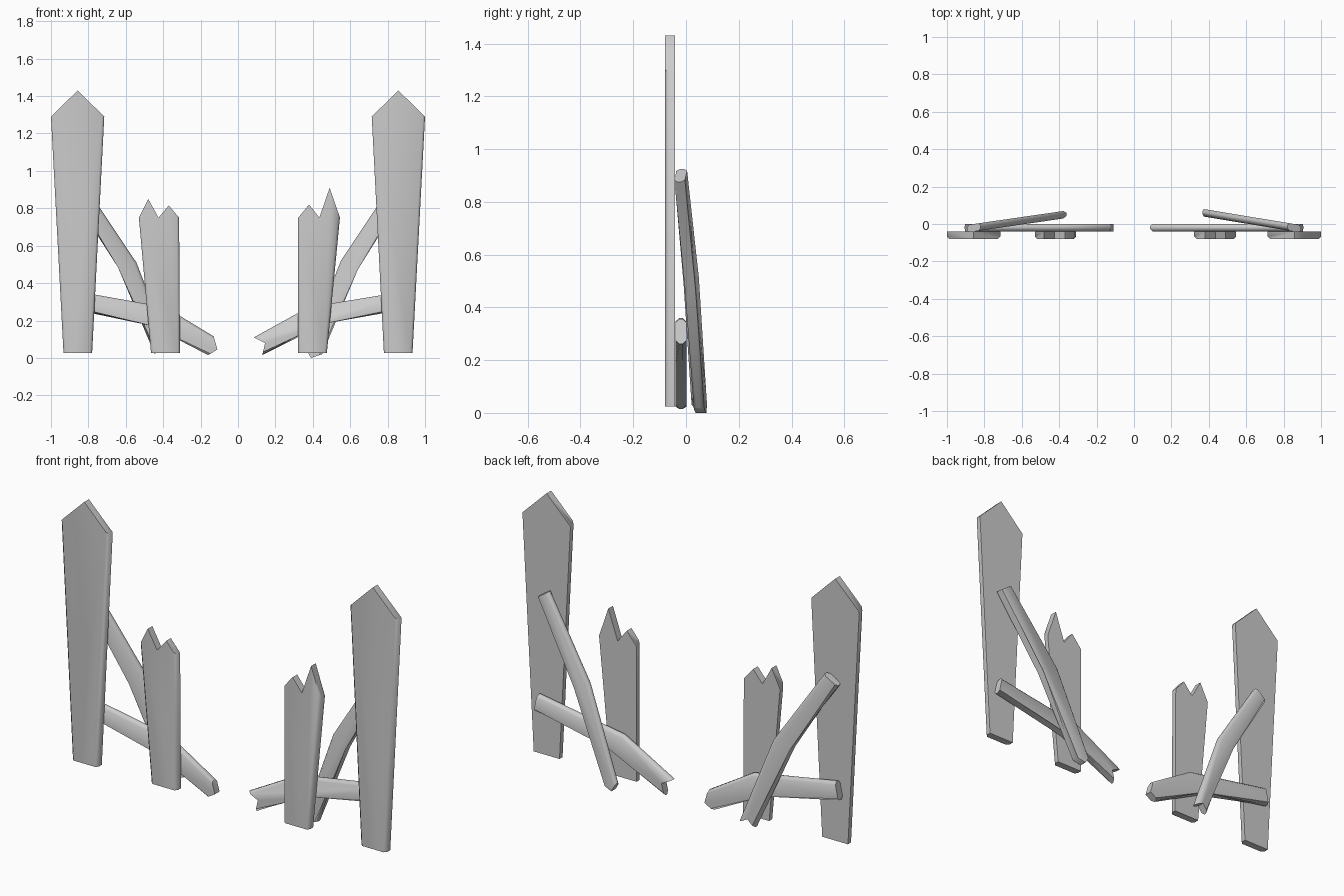
import bpy, bmesh, math

if "Cube" in bpy.data.objects:
    bpy.data.objects.remove(bpy.data.objects["Cube"])


def plank(name, outline, long_sides, y0, y1, both=False, lean=0.0, pivot=0.85, chamfer=0.013):
    """Extrude a front outline (x, z) from y0 to y1, chamfer the long edges,
    and shear it backwards by `lean` per unit of distance from |x| = pivot."""
    bm = bmesh.new()
    front = [bm.verts.new((x, y0, z)) for x, z in outline]
    back = [bm.verts.new((x, y1, z)) for x, z in outline]
    n = len(outline)
    bm.faces.new(front)
    bm.faces.new(back[::-1])
    for i in range(n):
        j = (i + 1) % n
        bm.faces.new((front[i], back[i], back[j], front[j]))
    edges = []
    for ring in ([front, back] if both else [front]):
        edges += [bm.edges.get((ring[i], ring[(i + 1) % n])) for i in long_sides]
    bmesh.ops.bevel(bm, geom=edges, offset=chamfer, segments=1,
                    profile=0.5, affect='EDGES')
    for v in bm.verts:
        v.co.y += lean * (pivot - abs(v.co.x))
    bmesh.ops.recalc_face_normals(bm, faces=bm.faces)
    mesh = bpy.data.meshes.new(name)
    bm.to_mesh(mesh)
    bm.free()
    obj = bpy.data.objects.new(name, mesh)
    bpy.context.collection.objects.link(obj)
    bpy.ops.object.select_all(action='DESELECT')
    obj.select_set(True)
    bpy.context.view_layer.objects.active = obj
    bpy.ops.object.shade_smooth_by_angle(angle=math.radians(50))
    return obj


# Tall pointed pickets, mirrored
tall = [(0.78, 0.025), (0.933, 0.025), (1.0, 1.29), (0.857, 1.43), (0.715, 1.29)]
for side, s in (("left", -1), ("right", 1)):
    plank("tall_picket_" + side, [(s * x, z) for x, z in tall], (1, 4), -0.08, -0.041)

# Short snapped pickets with jagged tops
plank("broken_picket_left",
      [(-0.465, 0.025), (-0.31, 0.025), (-0.315, 0.75), (-0.37, 0.815),
       (-0.425, 0.75), (-0.48, 0.85), (-0.53, 0.75)], (1, 6), -0.08, -0.041)
plank("broken_picket_right",
      [(0.322, 0.025), (0.475, 0.025), (0.545, 0.75), (0.49, 0.91),
       (0.435, 0.75), (0.38, 0.82), (0.322, 0.75)], (1, 6), -0.08, -0.041)

# Sagging lower rails
plank("lower_rail_left",
      [(-0.905, 0.265), (-0.457, 0.184), (-0.16, 0.015), (-0.11, 0.045),
       (-0.13, 0.115), (-0.387, 0.271), (-0.885, 0.36)],
      (0, 1, 4, 5), -0.039, 0.001, both=True)
plank("lower_rail_right",
      [(0.905, 0.262), (0.885, 0.355), (0.377, 0.271), (0.085, 0.11),
       (0.145, 0.08), (0.13, 0.015), (0.46, 0.196)],
      (1, 2, 5, 6), -0.039, 0.001, both=True)

# Fallen upper rails leaning back to the ground
plank("fallen_rail_left",
      [(-0.893, 0.875), (-0.63, 0.49), (-0.445, 0.02), (-0.41, 0.06),
       (-0.36, 0.035), (-0.543, 0.51), (-0.82, 0.925)],
      (0, 1, 4, 5), -0.039, 0.001, both=True, lean=0.145)
plank("fallen_rail_right",
      [(0.45, 0.02), (0.63, 0.48), (0.893, 0.875), (0.82, 0.925),
       (0.55, 0.52), (0.365, 0.045), (0.39, 0.0)],
      (0, 1, 3, 4), -0.039, 0.001, both=True, lean=0.165)
